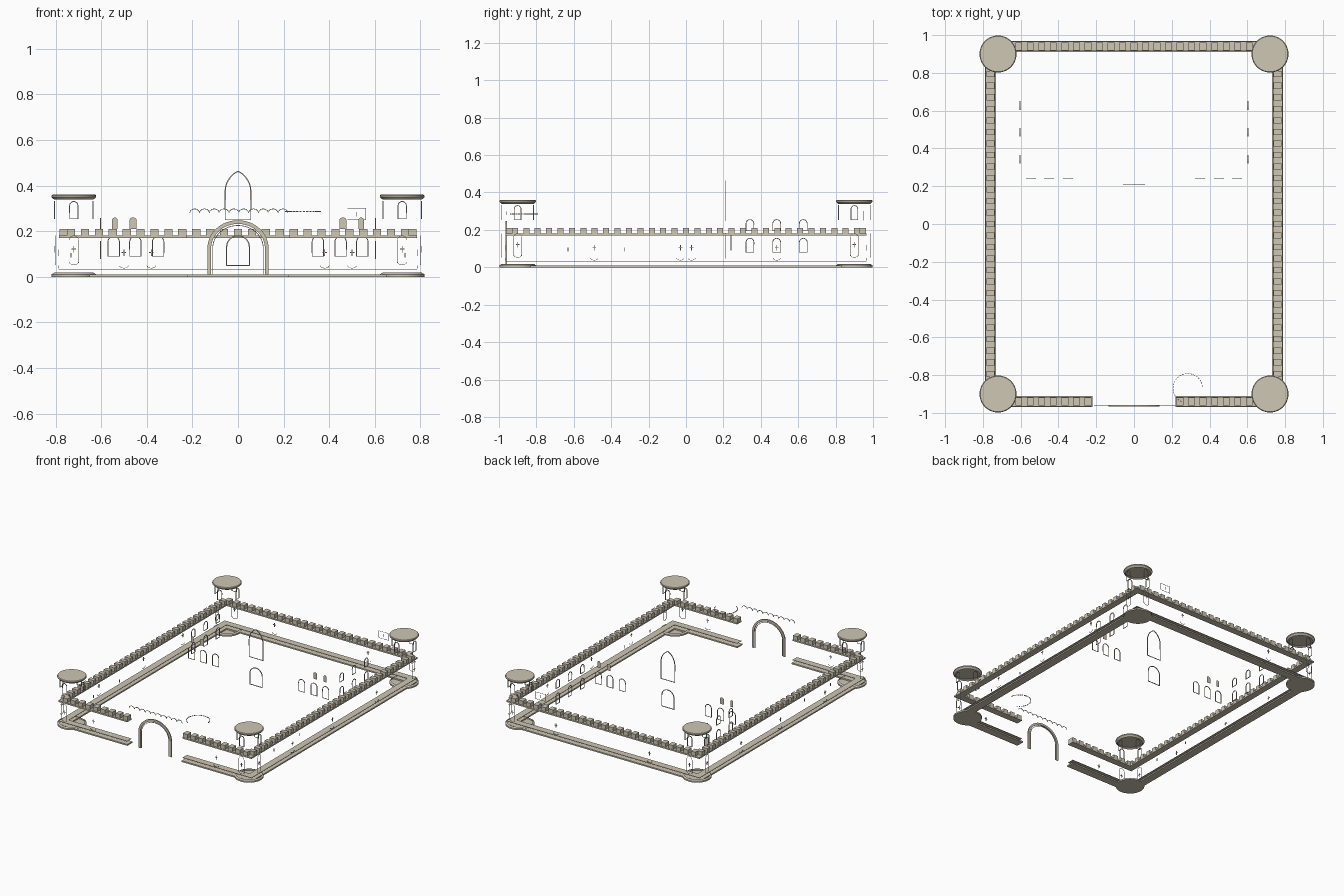
import bpy, bmesh, math
from mathutils import Vector, Matrix

if "Cube" in bpy.data.objects:
    bpy.data.objects.remove(bpy.data.objects["Cube"])

STONE = bpy.data.materials.new("stone")
STONE.diffuse_color = (0.62, 0.57, 0.46, 1)
STONE.use_nodes = True
STONE.node_tree.nodes["Principled BSDF"].inputs["Base Color"].default_value = STONE.diffuse_color


def finish(name, bm):
    me = bpy.data.meshes.new(name)
    bm.to_mesh(me)
    bm.free()
    ob = bpy.data.objects.new(name, me)
    me.materials.append(STONE)
    bpy.context.collection.objects.link(ob)
    return ob


def add_box(bm, x0, x1, y0, y1, z0, z1):
    m = Matrix.Translation(((x0 + x1) / 2, (y0 + y1) / 2, (z0 + z1) / 2))
    bmesh.ops.create_cube(bm, size=1, matrix=m @ Matrix.Diagonal((x1 - x0, y1 - y0, z1 - z0, 1)))


def lathe(name, profile, cx, cy, n=48):
    bm = bmesh.new()
    rings = []
    for r, z in profile:
        if r == 0:
            rings.append([bm.verts.new((cx, cy, z))] * n)
        else:
            rings.append([bm.verts.new((cx + r * math.cos(2 * math.pi * i / n),
                                        cy + r * math.sin(2 * math.pi * i / n), z)) for i in range(n)])
    for a, b in zip(rings, rings[1:]):
        for i in range(n):
            j = (i + 1) % n
            bm.faces.new(list(dict.fromkeys((a[i], a[j], b[j], b[i]))))
    bmesh.ops.recalc_face_normals(bm, faces=bm.faces)
    return finish(name, bm)


def ribbon(name, pts, t, origin, angle=0, depth=0.004, closed=False):
    """Flat moulding along (x, z) points in an upright plane; angle 0 faces the front."""
    bm = bmesh.new()
    m = Matrix.Translation(origin) @ Matrix.Rotation(angle, 4, 'Z')
    p = [Vector(q) for q in pts]
    n = len(p)
    rows = []
    for i in range(n):
        a = p[i - 1] if (i or closed) else p[i]
        b = p[(i + 1) % n] if (i < n - 1 or closed) else p[i]
        d = (b - a).normalized()
        nrm = Vector((-d.y, d.x)) * t / 2
        rows.append([bm.verts.new(m @ Vector((q.x, y, q.y))) for q, y in
                     ((p[i] + nrm, -depth / 2), (p[i] - nrm, -depth / 2),
                      (p[i] - nrm, depth / 2), (p[i] + nrm, depth / 2))])
    for i in range(n if closed else n - 1):
        a, b = rows[i], rows[(i + 1) % n]
        for k in range(4):
            bm.faces.new((a[k], a[(k + 1) % 4], b[(k + 1) % 4], b[k]))
    bmesh.ops.recalc_face_normals(bm, faces=bm.faces)
    return finish(name, bm)


def arch_pts(w, z0, z1, rise, n=12, pointed=False):
    pts = [(-w / 2, z0)]
    for i in range(n + 1):
        a = math.pi * (1 - i / n)
        s = math.sin(a)
        if pointed:
            s = 0.75 * s + 0.25 * (1 - abs(math.cos(a)))
        pts.append((w / 2 * math.cos(a), z1 - rise + rise * s))
    return pts + [(w / 2, z0)]


def slit(x, y, z, angle):
    """Cross-shaped arrow slit with a small sill arc."""
    for pts in ([(0, -.014), (0, .014)], [(-.01, .002), (.01, .002)]):
        ribbon("arrow_slit", pts, .004, (x, y, z), angle)
    sill = [(.02 * math.cos(a), -.055 + .02 * math.sin(a) * .6)
            for a in [math.pi * (1 + i / 8) for i in range(9)]]
    ribbon("slit_sill", sill, .002, (x, y, z), angle, .002)


# Curtain walls: foot slabs, ledge and wall walk
TX, TY, WX, WY = .72, .90, .76, .94
runs = [(-WX - .025, WX + .025, WY - .025, WY + .025),
        (-WX - .025, -.225, -WY - .025, -WY + .025),
        (.225, WX + .025, -WY - .025, -WY + .025),
        (WX - .025, WX + .025, -WY + .025, WY - .025),
        (-WX - .025, -WX + .025, -WY + .025, WY - .025)]
for name, z0, z1, g in (("wall_foot", 0, .01, .004), ("wall_ledge", .029, .032, 0), ("wall_walk", .171, .181, 0)):
    bm = bmesh.new()
    for x0, x1, y0, y1 in runs:
        add_box(bm, x0 - g, x1 + g, y0 - g, y1 + g, z0, z1)
    finish(name, bm)

# Merlons
bm = bmesh.new()
P, L = .061, .018
for i in range(-12, 13):
    x = i * P
    add_box(bm, x - L, x + L, WY - .022, WY + .022, .181, .21)
    if abs(x) > .235:
        add_box(bm, x - L, x + L, -WY - .022, -WY + .022, .181, .21)
for i in range(-15, 16):
    for s in (-1, 1):
        add_box(bm, s * WX - .022, s * WX + .022, i * P - .016, i * P + .016, .181, .21)
finish("merlons", bm)

# Corner towers: foot and cap discs, arched openings
for sx in (-1, 1):
    for sy in (-1, 1):
        cx, cy = sx * TX, sy * TY
        lathe("tower_foot", [(0, 0), (.097, 0), (.097, .011), (.086, .018)], cx, cy)
        lathe("tower_cap", [(.084, .338), (.09, .342), (.098, .35), (.098, .356), (.094, .36), (0, .36)], cx, cy)
        for k in range(4):
            a = k * math.pi / 2
            px, py = cx + .085 * math.sin(a), cy - .085 * math.cos(a)
            ribbon("tower_window", arch_pts(.036, .255, .33, .018), .004, (px, py, 0), a, closed=True)
        out_y = 0 if sy < 0 else math.pi
        out_x = math.pi / 2 if sx > 0 else -math.pi / 2
        for a, px, py in ((out_y, cx, cy + sy * .088), (out_x, cx + sx * .082, cy)):
            ribbon("tower_panel", arch_pts(.042, .06, .18, .02), .002, (px, py, 0), a, .002)
            slit(px, py, .12, a)

# Gate arch and scalloped trim
ribbon("gate_frame", arch_pts(.252, .01, .24, .115, 24), .016, (0, -.962, 0), 0, .008)
ribbon("gate_bead", arch_pts(.222, .01, .225, .1, 24), .003, (0, -.962, 0), 0, .004)
scallop = []
for k in range(10):
    c = -.19 + k * .043
    scallop += [(c + .0215 * math.cos(a), .28 + .018 * math.sin(a))
                for a in [math.pi * (1 - i / 6) for i in range(7 if k == 9 else 6)]]
ribbon("gate_scallops", scallop, .003, (0, -.96, 0), 0, .003)

# Round turret trim beside the gate
bm = bmesh.new()
for k in range(22):
    a = math.radians(10 + k * 11)
    m = Matrix.Translation((.285 + .078 * math.cos(a), -.87 + .078 * math.sin(a), .286))
    bmesh.ops.create_cube(bm, size=1, matrix=m @ Matrix.Rotation(a, 4, 'Z') @ Matrix.Diagonal((.003, .01, .005, 1)))
finish("turret_trim", bm)

# Hall: tall entrance arches, front and side windows
ribbon("hall_door", arch_pts(.1, .05, .18, .05, 16), .005, (0, .21, 0), closed=True)
ribbon("hall_great_window", arch_pts(.112, .25, .462, .085, 20, True), .005, (0, .21, 0), closed=True)
for s in (-1, 1):
    for x in (.35, .45, .545):
        ribbon("hall_front_window", arch_pts(.05, .09, .178, .025), .004, (s * x, .24, 0), closed=True)
    for x in (.46, .54):
        bm = bmesh.new()
        pts = arch_pts(.032 if x < .5 else .024, .21, .26, .014)
        bm.faces.new([bm.verts.new((s * x + q[0], .24, q[1])) for q in pts])
        finish("hall_upper_panel", bm)
    for y in (.342, .485, .627):
        for z0, z1 in ((.08, .155), (.195, .255)):
            ribbon("hall_side_window", arch_pts(.042, z0, z1, .021), .004,
                   (s * .603, y, 0), s * math.pi / 2, closed=True)

# Arrow slits along the walls
for s in (-1, 1):
    slit(s * .5, -.967, .105, 0)
    slit(s * .38, .967, .105, math.pi)
    for y in (-.49, .485, -.03 * s):
        slit(s * .788, y, .105, s * math.pi / 2)
    for y in (-.33, -.63):
        ribbon("inner_slit", [(0, -.01), (0, .01)], .005, (s * .733, y, .095), s * math.pi / 2)

# Small marker frame above the back wall
ribbon("back_marker_frame", [(-.04, .25), (-.04, .3), (.04, .3), (.04, .25)], .002, (.52, .95, 0), 0, .002, True)
ribbon("back_marker_bar", [(0, .265), (0, .285)], .003, (.52, .95, 0), 0, .002)
